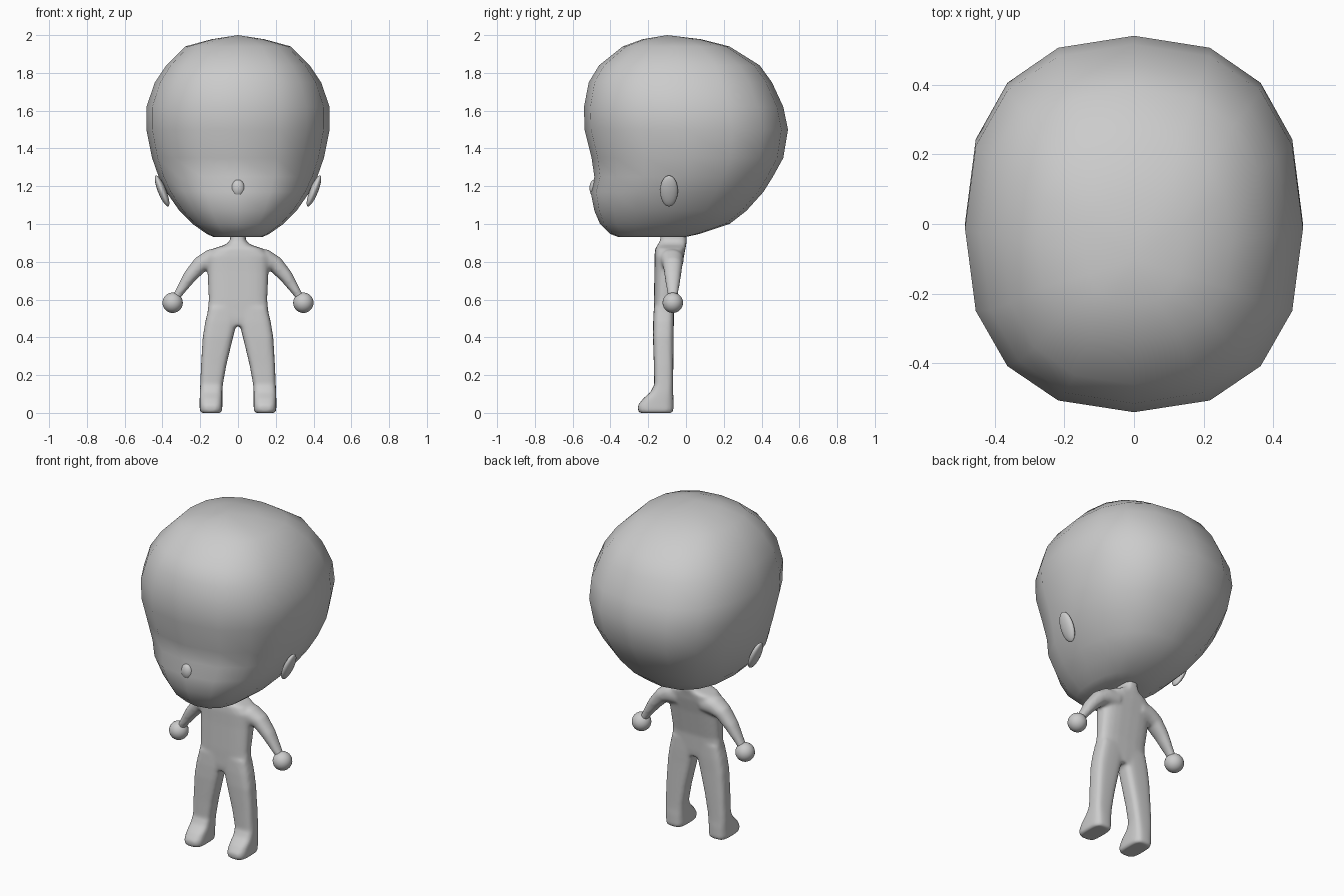
import bpy, bmesh, math
from mathutils import Vector, Matrix

if "Cube" in bpy.data.objects:
    bpy.data.objects.remove(bpy.data.objects["Cube"])


def loft(bm, rings, n, e):
    """Skin superellipse rings (centre, rx, ry, tilt about y) and cap the ends."""
    loops = []
    for c, rx, ry, tilt in rings:
        rot = Matrix.Rotation(tilt, 3, 'Y')
        loop = []
        for i in range(n):
            a = 2 * math.pi * i / n
            s, k = math.sin(a), math.cos(a)
            p = Vector((math.copysign(abs(s) ** (2 / e), s) * rx,
                        math.copysign(abs(k) ** (2 / e), k) * ry, 0))
            loop.append(bm.verts.new(rot @ p + Vector(c)))
        loops.append(loop)
    for a, b in zip(loops, loops[1:]):
        for i in range(n):
            j = (i + 1) % n
            bm.faces.new((a[i], a[j], b[j], b[i]))
    return loops


def cap(bm, loop, point):
    v = bm.verts.new(point)
    for i in range(len(loop)):
        bm.faces.new((loop[i], loop[(i + 1) % len(loop)], v))


def finish(bm, name):
    bmesh.ops.recalc_face_normals(bm, faces=bm.faces)
    for f in bm.faces:
        f.smooth = True
    me = bpy.data.meshes.new(name)
    bm.to_mesh(me)
    bm.free()
    ob = bpy.data.objects.new(name, me)
    bpy.context.collection.objects.link(ob)
    return ob


def ball(name, loc, scale, rot=(0, 0, 0)):
    bpy.ops.mesh.primitive_uv_sphere_add(segments=24, ring_count=14, radius=1,
                                         location=loc, rotation=rot)
    ob = bpy.context.object
    ob.name = name
    ob.scale = scale
    bpy.ops.object.shade_smooth()
    return ob


# Head: z, half width, front y, back y
head_rows = [
    (0.932, .13, -.36, .0), (0.947, .165, -.40, .07), (1.0, .24, -.455, .23),
    (1.07, .31, -.485, .32), (1.17, .38, -.505, .41), (1.25, .42, -.485, .46),
    (1.35, .455, -.50, .515), (1.5, .485, -.537, .54), (1.62, .485, -.54, .515),
    (1.75, .44, -.515, .455), (1.84, .38, -.46, .39), (1.94, .28, -.335, .23),
    (1.978, .14, -.23, .08)]
bm = bmesh.new()
loops = loft(bm, [((0, (f + b) / 2, z), w, (b - f) / 2, 0)
                  for z, w, f, b in head_rows], 16, 2.4)
cap(bm, loops[0], (0, -.19, .93))
cap(bm, loops[-1], (0, -.1, 2.0))
finish(bm, "head")

# Nose
ball("nose", (0, -.485, 1.19), (.035, .026, .045))

# Body: torso and neck, legs with feet, arms, fused into one skin
torso_rows = [
    (.46, .12, -.165, -.07), (.5, .165, -.17, -.065), (.6, .155, -.17, -.06),
    (.75, .162, -.167, -.03), (.83, .168, -.167, -.01), (.87, .13, -.163, -.003),
    (.89, .068, -.15, .002), (.91, .043, -.138, .003), (.96, .038, -.13, .003)]
# z, inner x, outer x, front y, back y
leg_rows = [
    (0.0, .09, .197, -.245, -.073), (.012, .083, .203, -.255, -.066),
    (.04, .083, .203, -.255, -.066), (.075, .083, .203, -.228, -.066),
    (.11, .083, .202, -.188, -.068), (.15, .08, .2, -.168, -.068),
    (.25, .062, .196, -.17, -.067), (.4, .026, .187, -.175, -.066),
    (.48, .006, .174, -.174, -.064), (.56, .0, .155, -.17, -.064)]
# x, y, z, in-plane radius, depth radius, tilt
arm_rows = [
    (.08, -.08, .82, .06, .07, 90), (.15, -.075, .81, .054, .062, 105),
    (.2, -.07, .785, .044, .052, 128), (.257, -.07, .72, .036, .043, 140),
    (.31, -.07, .64, .024, .03, 148), (.335, -.07, .6, .02, .024, 148)]

bm = bmesh.new()
parts = [([((0, (f + b) / 2, z), w, (b - f) / 2, 0)
           for z, w, f, b in torso_rows], 3)]
for s in (-1, 1):
    parts.append(([((s * (i + o) / 2, (f + b) / 2, z), (o - i) / 2, (b - f) / 2, 0)
                   for z, i, o, f, b in leg_rows], 3.4))
    parts.append(([((s * x, y, z), r, d, s * math.radians(t))
                   for x, y, z, r, d, t in arm_rows], 2.2))
for rings, e in parts:
    loops = loft(bm, rings, 24, e)
    bm.faces.new(loops[0])
    bm.faces.new(loops[-1])
body = finish(bm, "body")
m = body.modifiers.new("fuse", 'REMESH')
m.mode = 'VOXEL'
m.voxel_size = .009
m.use_smooth_shade = True
m = body.modifiers.new("soften", 'SMOOTH')
m.factor = .5
m.iterations = 8

# Ears and hands
for s, side in ((-1, "left"), (1, "right")):
    ball(side + "_ear", (s * .402, -.09, 1.175), (.022, .047, .088),
         (0, s * math.radians(22), 0))
    ball(side + "_hand", (s * .346, -.07, .583), (.054, .054, .054))
